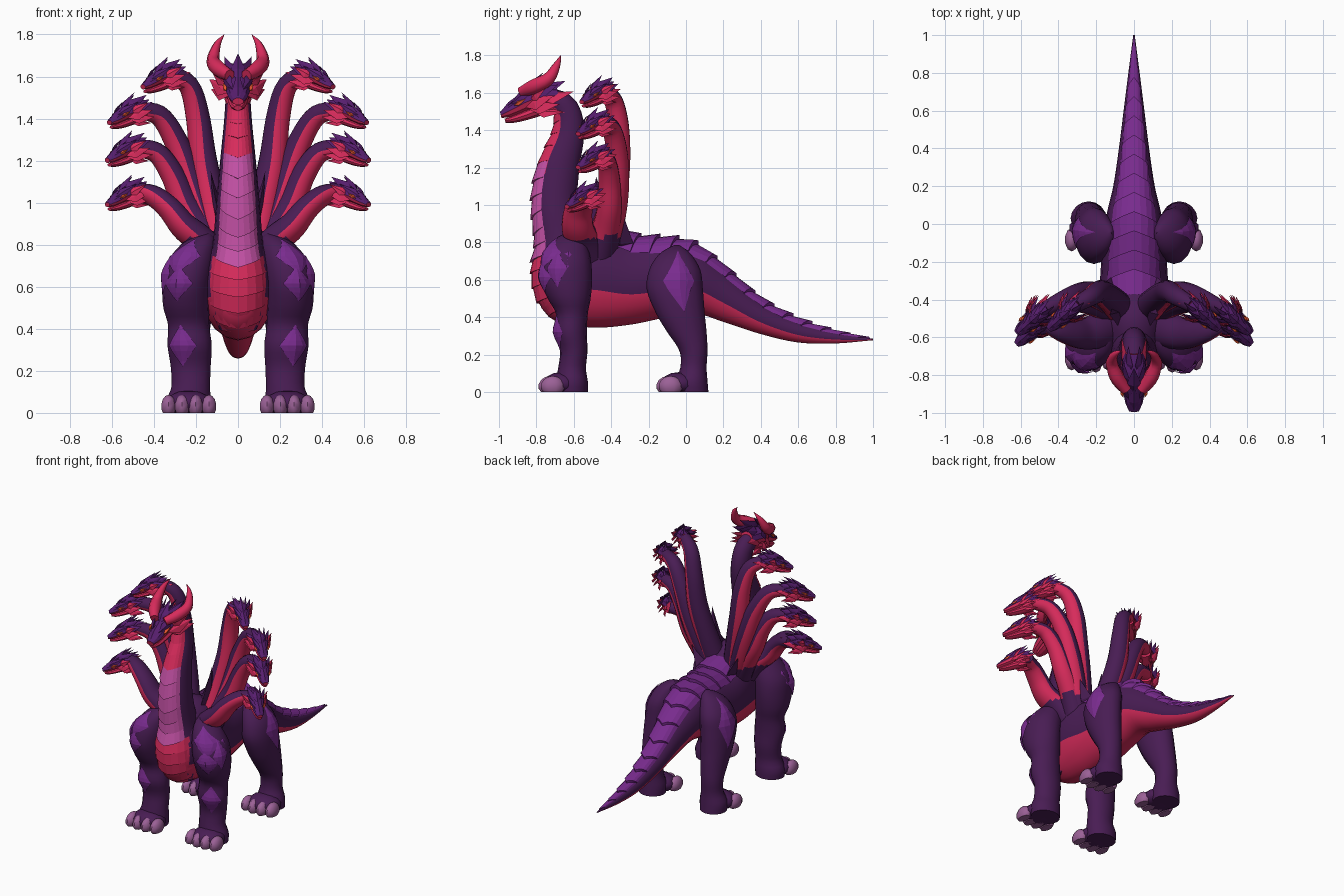
import bpy, bmesh, math
from math import sin, cos, radians, pi
from mathutils import Vector, Matrix

if "Cube" in bpy.data.objects:
    bpy.data.objects.remove(bpy.data.objects["Cube"], do_unlink=True)

COLORS = {
    "dark purple hide": (0.066, 0.012, 0.088),
    "crimson belly": (0.68, 0.024, 0.105),
    "violet plate": (0.19, 0.024, 0.27),
    "pink plate": (0.54, 0.08, 0.37),
    "deep violet head": (0.095, 0.013, 0.155),
    "lilac claw": (0.33, 0.12, 0.31),
    "orange eye": (0.85, 0.10, 0.03),
}
MATS = []
for label, rgb in COLORS.items():
    m = bpy.data.materials.new(label)
    m.use_nodes = True
    m.diffuse_color = (*rgb, 1)
    bsdf = m.node_tree.nodes["Principled BSDF"]
    bsdf.inputs["Base Color"].default_value = (*rgb, 1)
    bsdf.inputs["Roughness"].default_value = 0.8
    MATS.append(m)
HIDE, RED, PLATE, PINK, DEEP, CLAW, EYE = range(len(MATS))
X, Y, Z = Vector((1, 0, 0)), Vector((0, 1, 0)), Vector((0, 0, 1))


class Loft:
    """Elliptical tube through rows of (key, x, y, z, side radius, up radius)."""
    def __init__(self, rows, ref, tangent=None):
        self.keys = [r[0] for r in rows]
        self.vals = [Vector(r[1:]) for r in rows]
        self.ref, self.tangent = Vector(ref), tangent

    def slope(self, i):
        a, b = max(i - 1, 0), min(i + 1, len(self.keys) - 1)
        return (self.vals[b] - self.vals[a]) / (self.keys[b] - self.keys[a])

    def at(self, k):
        ks = self.keys
        k = min(max(k, ks[0]), ks[-1])
        i = max(j for j in range(len(ks) - 1) if ks[j] <= k)
        h = ks[i + 1] - ks[i]
        t = (k - ks[i]) / h
        s = t * t * (3 - 2 * t)
        return (self.vals[i] * (1 - s) + self.vals[i + 1] * s
                + self.slope(i) * (h * t * (1 - t) ** 2)
                - self.slope(i + 1) * (h * t * t * (1 - t)))

    def point(self, k, ang, off=0.0):
        v = self.at(k)
        e = (self.keys[-1] - self.keys[0]) * 0.01
        T = self.tangent or Vector((self.at(k + e) - self.at(k - e))[:3]).normalized()
        up = (self.ref - T * self.ref.dot(T)).normalized()
        side = T.cross(up)
        return (Vector(v[:3]) + side * cos(ang) * (max(v[3], 0.001) + off)
                + up * sin(ang) * (max(v[4], 0.001) + off))


def quad_grid(bm, rows, mat, closed=False):
    vs = [[bm.verts.new(p) for p in r] for r in rows]
    n = len(rows[0])
    for a, b in zip(vs, vs[1:]):
        for j in range(n if closed else n - 1):
            f = bm.faces.new((a[j], a[(j + 1) % n], b[(j + 1) % n], b[j]))
            f.material_index = mat(2 * pi * (j + 0.5) / n, f.calc_center_median()) if callable(mat) else mat
    return vs


def skin(bm, loft, rings, sides, mat):
    k0, k1 = loft.keys[0], loft.keys[-1]
    rows = [[loft.point(k0 + (k1 - k0) * i / rings, 2 * pi * j / sides)
             for j in range(sides)] for i in range(rings + 1)]
    vs = quad_grid(bm, rows, mat, True)
    for end in (vs[0], vs[-1]):
        f = bm.faces.new(end)
        f.material_index = f.verts[0].link_faces[0].material_index


def plates(bm, loft, ks, half, lift, mat, reach):
    """Overlapping shingles, each with a raised pointed trailing edge."""
    ang = [half * (j / 4 - 1) for j in range(9)]
    for k0, k1 in zip(ks, ks[1:]):
        def row(k, h, ext):
            hh = min(h, loft.at(k)[4] * 0.5)
            return [loft.point(k + (k1 - k0) * ext * (1 - abs(a) / half), pi / 2 - a,
                               hh * (1 - 0.75 * abs(a / half) ** 3)) for a in ang]
        quad_grid(bm, [row(k0, lift * 0.25, reach * 0.5), row(k1, lift, reach),
                       row(k1, -0.004, reach)], mat)


def diamond(bm, loft, z0, z1, ang, half):
    """Raised diamond scale that follows the limb."""
    rows = []
    for i in range(9):
        t = i / 8
        w = 1 - abs(2 * t - 1)
        rows.append([loft.point(z0 + (z1 - z0) * t, ang + half * w * c, 0.006 + 0.014 * w * (1 - abs(c)))
                     for c in (-1, -0.5, 0, 0.5, 1)])
    quad_grid(bm, rows, PLATE)


def leaf(bm, base, tip, width, thick, mat, mid=0.35, facing=Z):
    """Faceted pointed scale."""
    base, tip = Vector(base), Vector(tip)
    d = (tip - base).normalized()
    side = d.cross(facing).normalized()
    n = side.cross(d)
    c = base.lerp(tip, mid)
    ring = [bm.verts.new(c + o) for o in (side * width, n * thick, -side * width, -n * thick)]
    a, b = bm.verts.new(base), bm.verts.new(tip)
    for j in range(4):
        for end in (a, b):
            bm.faces.new((ring[j], ring[(j + 1) % 4], end)).material_index = mat


def ball(bm, center, size, mat):
    M = Matrix.Translation(center) @ Matrix.Diagonal((*size, 1))
    for v in bmesh.ops.create_uvsphere(bm, u_segments=10, v_segments=7, radius=1, matrix=M)["verts"]:
        v.co.z = max(v.co.z, 0)
        for f in v.link_faces:
            f.material_index = mat


def finish(name, bm, mirror=False, smooth=None):
    bmesh.ops.recalc_face_normals(bm, faces=bm.faces)
    me = bpy.data.meshes.new(name)
    bm.to_mesh(me)
    bm.free()
    for m in MATS:
        me.materials.append(m)
    ob = bpy.data.objects.new(name, me)
    bpy.context.collection.objects.link(ob)
    if mirror:
        ob.modifiers.new("Mirror", "MIRROR").use_mirror_merge = False
    if smooth:
        bpy.ops.object.select_all(action="DESELECT")
        ob.select_set(True)
        bpy.context.view_layer.objects.active = ob
        bpy.ops.object.shade_smooth_by_angle(angle=radians(smooth))


# Body and tail: (y, top, bottom, half width)
outline = [(-0.81, .68, .56, .05), (-0.78, .76, .46, .10), (-0.70, .87, .38, .15), (-0.5, .93, .345, .185),
           (-0.3, .83, .36, .18), (-0.1, .815, .40, .165), (0.05, .79, .42, .145), (0.2, .67, .375, .11),
           (0.4, .49, .31, .08), (0.6, .38, .265, .055), (0.8, .32, .26, .03), (1, .285, .277, .004)]
body = Loft([(y, 0, y, (t + b) / 2, w, (t - b) / 2) for y, t, b, w in outline], Z, Y)
bm = bmesh.new()
skin(bm, body, 48, 20, lambda a, c: RED if sin(a) < -0.3 or (c.y < -0.74 and c.z < 0.72) else HIDE)
finish("body_and_tail", bm, smooth=50)

bm = bmesh.new()
plates(bm, body, [-0.40 + 1.32 * i / 13 for i in range(14)], radians(50), 0.03, PLATE, 0.6)
finish("back_plates", bm)

# Main neck: (z, y, half width, half depth)
outline = [(.40, -.62, .09, .08), (.50, -.64, .135, .15), (.65, -.66, .145, .165), (.80, -.67, .12, .13),
           (1.0, -.70, .103, .12), (1.2, -.68, .085, .11), (1.37, -.63, .068, .085),
           (1.48, -.63, .06, .073), (1.55, -.675, .058, .065), (1.58, -.76, .052, .055)]
neck = Loft([(z, 0, y, z, w, d) for z, y, w, d in outline], (0, -1, -0.6))
bm = bmesh.new()
skin(bm, neck, 36, 20, lambda a, c: RED if sin(a) > 0.65 and (c.z < .7 or c.z > 1.15) else HIDE)
finish("main_neck", bm, smooth=50)

bm = bmesh.new()
plates(bm, neck, [1.22 - 0.08 * i for i in range(7)], radians(53), 0.018, PINK, 0.5)
plates(bm, neck, [0.75 - 0.075 * i for i in range(5)], radians(68), 0.012, RED, 0.35)
plates(bm, neck, [1.54 - 0.08 * i for i in range(5)], radians(50), 0.008, RED, 0.35)
finish("throat_plates", bm)


def head(name, base, nose, mirror):
    bm = bmesh.new()
    skull = [(-.1, -.02, .17, .17), (.2, .02, .23, .19), (.45, .02, .22, .17), (.7, -.04, .18, .13),
             (.9, -.08, .14, .1), (1, -.1, .09, .06)]
    jaw = [(.05, -.17, .18, .11), (.5, -.21, .16, .1), (.8, -.23, .12, .07), (.95, -.22, .07, .04)]
    for rows, rule in ((skull, lambda a, c: RED if sin(a) < -0.1 else DEEP), (jaw, RED)):
        skin(bm, Loft([(f, 0, f, z, w, h) for f, z, w, h in rows], Z, Y), 7, 10, rule)
    # crown and snout scales
    leaf(bm, (0, .6, .14), (0, .06, .45), .13, .06, DEEP)
    leaf(bm, (0, 1, -.05), (0, .4, .25), .09, .04, DEEP)
    scales = [((.1, .5, .13), (.22, -.12, .35), .13, DEEP), ((.17, .4, .06), (.38, -.14, .17), .13, DEEP),
              ((.08, .78, .04), (.29, .22, .25), .1, DEEP), ((.08, .25, .12), (.1, -.28, .2), .13, DEEP),
              ((.16, .54, -.08), (.46, -.02, .0), .14, RED), ((.14, .48, -.14), (.43, -.08, -.18), .13, RED),
              ((.09, .42, -.2), (.22, -.12, -.34), .11, RED), ((.16, .44, .02), (.44, .06, .2), .11, RED),
              ((.12, .3, -.05), (.22, -.38, -.02), .13, RED), ((.19, .73, .0), (.235, .48, .07), .045, EYE)]
    for s in (1, -1):
        for a, b, w, mat in scales:
            leaf(bm, (s * a[0], *a[1:]), (s * b[0], *b[1:]), w, .04, mat, facing=Vector((s, 0, .6)))
    base, nose = Vector(base), Vector(nose)
    fwd = (nose - base).normalized()
    side = fwd.cross(Z).normalized()
    M = Matrix((side, fwd, side.cross(fwd))).transposed().to_4x4()
    bm.transform(Matrix.Translation(base) @ M @ Matrix.Scale((nose - base).length, 4))
    finish(name, bm, mirror)


head("main_head", (0, -.71, 1.585), (0, -.998, 1.51), False)

# Curved horns
horn = Loft([(0, .04, -.88, 1.605, .028, .03), (1, .09, -.81, 1.635, .038, .042), (2, .118, -.735, 1.675, .032, .034),
             (3, .10, -.69, 1.75, .018, .019), (4, .065, -.67, 1.80, .001, .001)], (0, -1, .4))
bm = bmesh.new()
skin(bm, horn, 14, 8, RED)
finish("horns", bm, True, 50)

# Side necks with outward-facing heads
paths = {
    "upper": [(.07, -.46, .74), (.12, -.40, .98), (.165, -.365, 1.2), (.19, -.36, 1.4), (.23, -.385, 1.55),
              (.31, -.43, 1.61)],
    "high": [(.08, -.46, .72), (.16, -.40, .92), (.225, -.37, 1.1), (.29, -.37, 1.28), (.37, -.40, 1.41),
             (.47, -.45, 1.44)],
    "middle": [(.08, -.47, .70), (.17, -.43, .86), (.25, -.41, .99), (.31, -.41, 1.13), (.385, -.425, 1.235),
               (.48, -.45, 1.26)],
    "low": [(.08, -.52, .70), (.18, -.56, .82), (.26, -.58, .89), (.325, -.575, .97), (.40, -.55, 1.03),
            (.48, -.51, 1.05)],
}
radii = (.088, .074, .066, .058, .05, .04)
for label, pts in paths.items():
    bm = bmesh.new()
    wide = 1.3 if label == "low" else 1
    tube = Loft([(i, *p, r * wide, r) for i, (p, r) in enumerate(zip(pts, radii))], (.7, -.15, -.65))
    skin(bm, tube, 22, 16, lambda a, c: RED if sin(a) > 0.1 and c.z > .84 - .2 * max(c.x - .16, 0) else HIDE)
    finish(label + "_side_necks", bm, True, 50)
    end = Vector(pts[-1])
    head(label + "_side_heads", end, end + Vector((.145, -.13, -.04)), True)

bm = bmesh.new()
leaf(bm, (.06, -.45, .75), (.13, -.48, 1.15), .08, .03, HIDE, facing=X)
leaf(bm, (.08, -.36, .72), (.2, -.34, .96), .07, .03, HIDE, facing=X)
finish("neck_root_fins", bm, True)

# Legs: (z, x, y, half width, half depth)
front = [(0, .235, -.61, .10, .085), (.06, .235, -.61, .105, .085), (.12, .225, -.61, .092, .075),
         (.22, .225, -.60, .095, .073), (.32, .23, -.615, .105, .085), (.42, .235, -.61, .098, .085),
         (.50, .245, -.625, .11, .115), (.60, .245, -.64, .115, .138), (.70, .23, -.64, .115, .132),
         (.78, .20, -.63, .092, .105), (.83, .17, -.61, .062, .075), (.86, .145, -.60, .01, .02)]
hind = [(0, .24, .035, .09, .085), (.06, .24, .03, .095, .085), (.13, .235, .04, .075, .07),
        (.22, .235, .04, .075, .075), (.32, .23, .005, .085, .105), (.42, .225, -.03, .095, .13),
        (.55, .215, -.06, .10, .15), (.65, .20, -.06, .095, .138), (.72, .175, -.06, .075, .10),
        (.76, .15, -.055, .05, .06), (.785, .13, -.05, .01, .015)]
marks = {"front": [(.66, .83, 62, 48), (.53, .70, 68, 36), (.56, .76, 22, 24), (.22, .42, 68, 40)],
         "hind": [(.43, .76, -10, 33)]}
for label, rows, toe_y in (("front", front, -.725), ("hind", hind, -.095)):
    leg = Loft([(z, x, y, z, w, d) for z, x, y, w, d in rows], -Y, Z)
    bm = bmesh.new()
    skin(bm, leg, 30, 16, HIDE)
    ball(bm, (.235, toe_y + .06, .045), (.115, .10, .062), HIDE)
    finish(label + "_legs", bm, True, 50)
    bm = bmesh.new()
    for i in range(4):
        ball(bm, (.138 + .064 * i, toe_y + (.012 if i in (0, 3) else 0), .03), (.037, .064, .056), CLAW)
    finish(label + "_toes", bm, True, 50)
    bm = bmesh.new()
    for z0, z1, a, h in marks[label]:
        diamond(bm, leg, z0, z1, radians(a), radians(h))
    if label == "front":
        leaf(bm, (.26, -.62, .80), (.36, -.64, .66), .06, .02, PLATE, .5, X)
    finish(label + "_leg_plates", bm, True)
